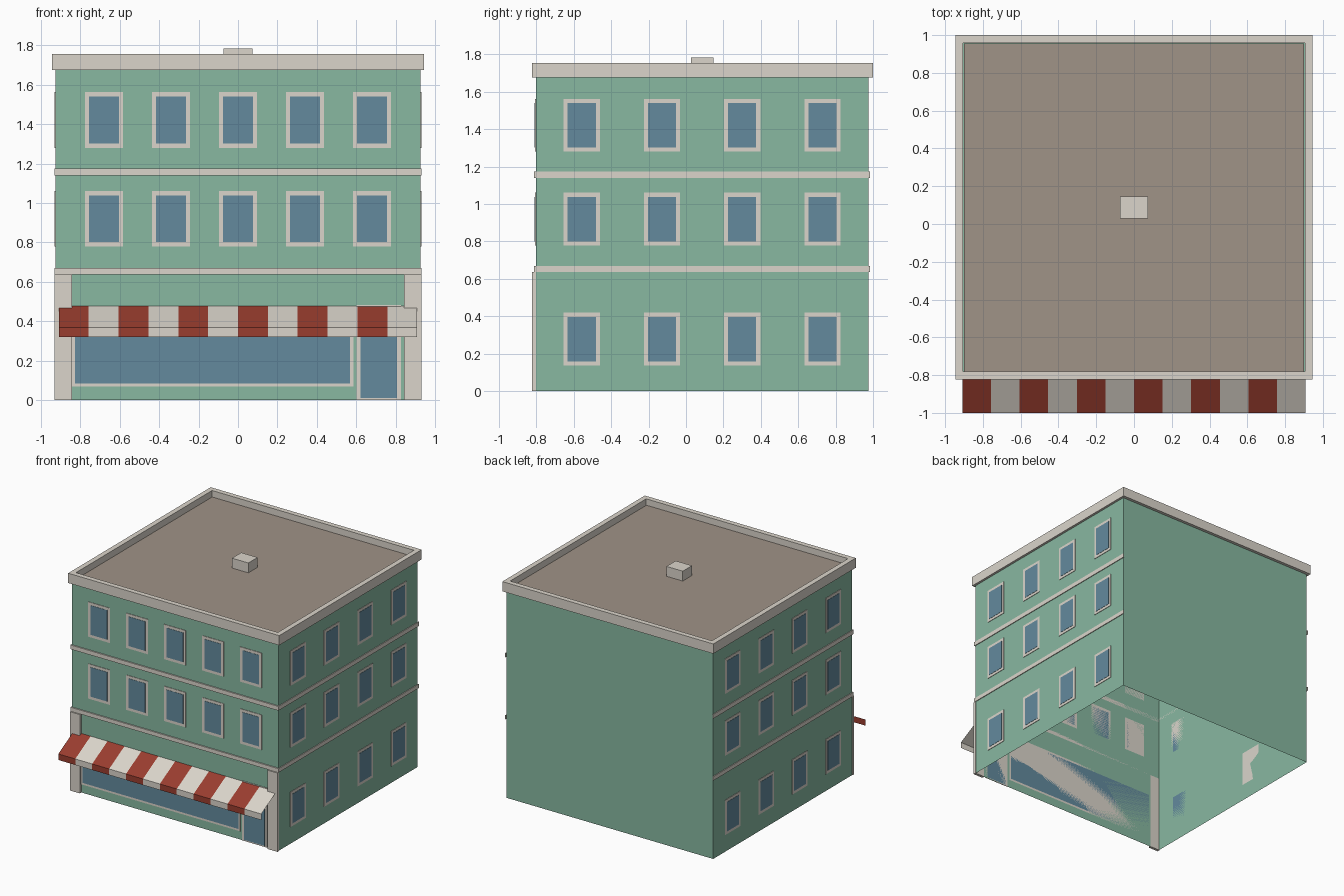
import bpy, bmesh

cube = bpy.data.objects.get("Cube")
if cube:
    bpy.data.objects.remove(cube, do_unlink=True)


def material(name, rgb):
    lin = [((c / 255 + 0.055) / 1.055) ** 2.4 for c in rgb] + [1.0]
    m = bpy.data.materials.new(name)
    m.use_nodes = True
    m.diffuse_color = lin
    bsdf = m.node_tree.nodes["Principled BSDF"]
    bsdf.inputs["Base Color"].default_value = lin
    bsdf.inputs["Roughness"].default_value = 0.8
    return m


GREEN = material("wall green", (136, 184, 161))
TRIM = material("stone trim", (219, 213, 203))
GLASS = material("window blue", (99, 138, 157))
ROOF = material("roof brown", (160, 147, 135))
RED = material("awning red", (154, 61, 47))


def finish(name, bm, *mats):
    mesh = bpy.data.meshes.new(name)
    bm.to_mesh(mesh)
    bm.free()
    for m in mats:
        mesh.materials.append(m)
    ob = bpy.data.objects.new(name, mesh)
    bpy.context.collection.objects.link(ob)
    return ob


def add_box(bm, x, y, z, mat=0):
    """Box from (low, high) ranges on each axis."""
    verts = bmesh.ops.create_cube(bm, size=1)["verts"]
    for v in verts:
        v.co = [lo + (c + 0.5) * (hi - lo) for c, (lo, hi) in zip(v.co, (x, y, z))]
    for f in {f for v in verts for f in v.link_faces}:
        f.material_index = mat


def box(name, mat, *ranges):
    bm = bmesh.new()
    add_box(bm, *ranges)
    return finish(name, bm, mat)


# Main dimensions
WX, FRONT, BACK, WALL_TOP = 0.926, -0.803, 0.975, 1.69
MID = (FRONT + BACK) / 2

# Walls: a shell open at the bottom
bm = bmesh.new()
add_box(bm, (-WX, WX), (FRONT, BACK), (0, WALL_TOP))
bmesh.ops.delete(bm, geom=[f for f in bm.faces if f.normal.z < -0.5], context="FACES")
finish("walls", bm, GREEN)

# Roof deck and rooftop vent
box("roof_deck", ROOF, (-0.9, 0.9), (-0.78, 0.955), (1.694, 1.705))
box("roof_vent", TRIM, (-0.073, 0.073), (0.028, 0.146), (1.70, 1.785))

# Cornice: a slab with its inset middle removed to leave a parapet ring
bm = bmesh.new()
add_box(bm, (-0.945, 0.945), (-0.823, 1.0), (1.676, 1.755))
caps = [f for f in bm.faces if abs(f.normal.z) > 0.5]
bmesh.ops.inset_individual(bm, faces=caps, thickness=0.058)
bmesh.ops.bridge_loops(bm, edges=list({e for f in caps for e in f.edges}))
bmesh.ops.delete(bm, geom=caps, context="FACES")
bmesh.ops.recalc_face_normals(bm, faces=bm.faces)
finish("cornice", bm, TRIM)

# Storey bands on the front and both sides
for level, z in (("lower", (0.638, 0.67)), ("upper", (1.14, 1.174))):
    box(level + "_front_band", TRIM, (-0.932, 0.932), (-0.813, FRONT), z)
    for side, s in (("left", 1), ("right", -1)):
        x = sorted((s * WX, s * 0.932))
        box(f"{level}_{side}_band", TRIM, x, (-0.813, 0.983), z)

# Shopfront corner pilasters
for side, s in (("left", 1), ("right", -1)):
    box(side + "_pilaster", TRIM, sorted((s * 0.841, s * 0.93)), (-0.823, FRONT + 0.002), (0, 0.638))


def add_window(bm, wall, u, z, border, sill=None):
    """Frame plate with a glass plate over it, lying on one wall."""
    sill = border if sill is None else sill
    inner_u = (u[0] + border, u[1] - border)
    inner_z = (z[0] + sill, z[1] - border)
    for mat, depth, uu, zz in ((0, 0.004, u, z), (1, 0.006, inner_u, inner_z)):
        if wall == "front":
            add_box(bm, uu, (FRONT - depth, FRONT), zz, mat)
        else:
            s = 1 if wall == "left" else -1
            add_box(bm, sorted((s * WX, s * (WX + depth))), uu, zz, mat)


def window_grid(wall, centres, sills):
    bm = bmesh.new()
    for c in centres:
        for z in sills:
            add_window(bm, wall, (c - 0.097, c + 0.097), (z, z + 0.282), 0.022)
    finish(wall + "_windows", bm, TRIM, GLASS)


# Rows of windows
window_grid("front", [0.34 * i for i in range(-2, 3)], (0.779, 1.28))
side_centres = [MID + 0.429 * (i - 1.5) for i in range(4)]
for wall in ("left", "right"):
    window_grid(wall, side_centres, (0.137, 0.779, 1.28))

# Shop window and door
bm = bmesh.new()
add_window(bm, "front", (-0.843, 0.585), (0.068, 0.472), 0.016)
finish("shop_window", bm, TRIM, GLASS)
bm = bmesh.new()
add_window(bm, "front", (0.602, 0.826), (0, 0.482), 0.02, 0.01)
finish("door", bm, TRIM, GLASS)

# Striped awning: a thin sloping sheet with a hanging valance
STRIPES, HALF = 12, 0.909
profile = [(FRONT, 0.478), (-1.0, 0.369), (-1.0, 0.32)]
bm = bmesh.new()
rows = [[bm.verts.new((-HALF + 2 * HALF * i / STRIPES, y, z)) for y, z in profile]
        for i in range(STRIPES + 1)]
for i, (a, b) in enumerate(zip(rows, rows[1:])):
    for k in range(2):
        face = bm.faces.new((a[k], a[k + 1], b[k + 1], b[k]))
        face.material_index = i % 2
finish("awning", bm, RED, TRIM)
